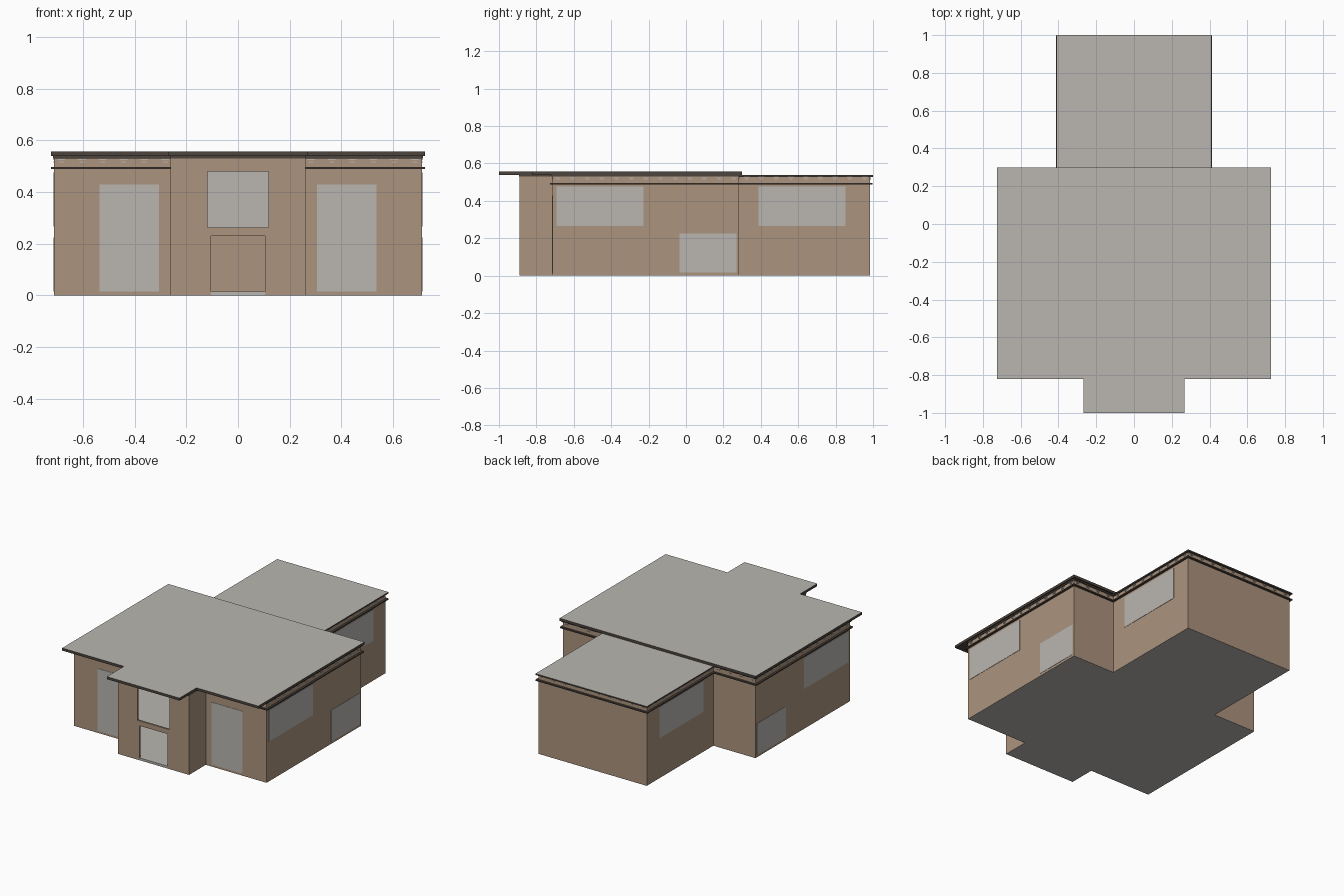
import bpy, bmesh

if "Cube" in bpy.data.objects:
    bpy.data.objects.remove(bpy.data.objects["Cube"])


def mat(name, rgb):
    m = bpy.data.materials.new(name)
    m.diffuse_color = (*rgb, 1)
    m.use_nodes = True
    m.node_tree.nodes["Principled BSDF"].inputs["Base Color"].default_value = m.diffuse_color
    return m


BROWN = mat("tan_wall", (0.41, 0.295, 0.21))
GREY = mat("pale_grey", (0.49, 0.47, 0.44))
DARK = mat("dark_trim", (0.075, 0.058, 0.047))


def prism(name, pts, z0, z1, mats, top_only=False):
    """Extrude a plan outline; with top_only the second material goes on upward faces."""
    bm = bmesh.new()
    f = bm.faces.new([bm.verts.new((x, y, z0)) for x, y in pts])
    r = bmesh.ops.extrude_face_region(bm, geom=[f])
    bmesh.ops.translate(bm, vec=(0, 0, z1 - z0),
                        verts=[v for v in r["geom"] if isinstance(v, bmesh.types.BMVert)])
    bmesh.ops.recalc_face_normals(bm, faces=bm.faces)
    if top_only:
        for f in bm.faces:
            f.material_index = int(f.normal.z > 0.5)
    me = bpy.data.meshes.new(name)
    bm.to_mesh(me)
    bm.free()
    for m in mats:
        me.materials.append(m)
    ob = bpy.data.objects.new(name, me)
    bpy.context.collection.objects.link(ob)
    return ob


def box(name, x0, x1, y0, y1, z0, z1, m):
    return prism(name, [(x0, y0), (x1, y0), (x1, y1), (x0, y1)], z0, z1, [m])


def mirrored(half):
    """Right half outline, front to back, closed with its mirror."""
    return half + [(-x, y) for x, y in reversed(half)]


def plan(d, porch=True):
    """House footprint offset outwards by d."""
    half = [(0.262 + d, -0.89 - d), (0.262 + d, -0.714 - d)] if porch else []
    half += [(0.711 + d, -0.714 - d), (0.711 + d, 0.283 + d),
             (0.40 + d, 0.283 + d), (0.40 + d, 0.985 + d)]
    return mirrored(half)


# Hollow walls with door and upper window openings
walls = prism("walls", plan(0), 0.001, 0.531, [BROWN])
cutters = [prism("room_cutter", plan(-0.012), -0.1, 0.7, [BROWN]),
           box("door_cutter", -0.104, 0.104, -0.95, -0.85, -0.1, 0.23, BROWN),
           box("window_cutter", -0.118, 0.118, -0.95, -0.85, 0.263, 0.48, BROWN)]
bpy.context.view_layer.objects.active = walls
for c in cutters:
    c.hide_render = True
    b = walls.modifiers.new(c.name, 'BOOLEAN')
    b.operation = 'DIFFERENCE'
    b.solver = 'EXACT'
    b.object = c
    bpy.ops.object.modifier_apply(modifier=b.name)
for c in cutters:
    bpy.data.objects.remove(c)

# Floors and upper back partition
prism("base_plate", plan(0), 0, 0.001, [GREY])
prism("ground_floor", plan(-0.012), 0.0005, 0.015, [GREY])
box("door_sill", -0.104, 0.104, -0.889, -0.87, 0.0005, 0.015, GREY)
prism("upper_floor", plan(-0.012), 0.243, 0.255, [GREY])
box("upper_partition", -0.69, 0.69, 0.262, 0.27, 0.255, 0.53, GREY)

# Roofs: pale on top, dark on edges and undersides
prism("main_roof", mirrored([(0.268, -1.0), (0.268, -0.82), (0.724, -0.82), (0.724, 0.299)]),
      0.539, 0.556, [DARK, GREY], True)
prism("main_roof_bed", mirrored([(0.264, -0.893), (0.264, -0.72), (0.716, -0.72), (0.716, 0.29)]),
      0.53, 0.54, [DARK])
prism("rear_roof", mirrored([(0.411, 0.28), (0.411, 1.0)]), 0.529, 0.538, [DARK, GREY], True)

# Cornice ledge around everything but the porch
prism("cornice_ledge", plan(0.013, False), 0.489, 0.497, [DARK])

# Flush window plates
T = 0.002
for s, side in ((1, "right"), (-1, "left")):
    xs = sorted((s * 0.306, s * 0.535))
    box(f"front_window_{side}", *xs, -0.714 - T, -0.71, 0.015, 0.43, GREY)
    for nm, wx, y0, y1, z0, z1 in (("upper", 0.711, -0.693, -0.227, 0.267, 0.476),
                                   ("lower", 0.711, -0.035, 0.27, 0.016, 0.225),
                                   ("rear", 0.40, 0.388, 0.853, 0.267, 0.476)):
        xs = sorted((s * (wx - 0.004), s * (wx + T)))
        box(f"{nm}_window_{side}", *xs, y0, y1, z0, z1, GREY)


# Small stepped ornaments on the frieze
def ornaments(name, axis, start, end, at):
    n = max(1, round((end - start) / 0.0815))
    for i in range(n + 1):
        c = start + (end - start) * i / n
        for hw, z0, z1 in ((0.015, 0.524, 0.528), (0.009, 0.515, 0.519)):
            a, b = (c - hw, c + hw), (at - 0.003, at + 0.003)
            box(name, *(a + b if axis == 'x' else b + a), z0, z1, GREY)


for s in (1, -1):
    ornaments("front_ornament", 'x', *sorted((s * 0.282, s * 0.684)), -0.714)
    ornaments("main_back_ornament", 'x', *sorted((s * 0.44, s * 0.684)), 0.283)
    ornaments("side_ornament", 'y', -0.685, 0.255, s * 0.711)
    ornaments("rear_side_ornament", 'y', 0.325, 0.955, s * 0.40)
ornaments("rear_ornament", 'x', -0.37, 0.37, 0.985)
